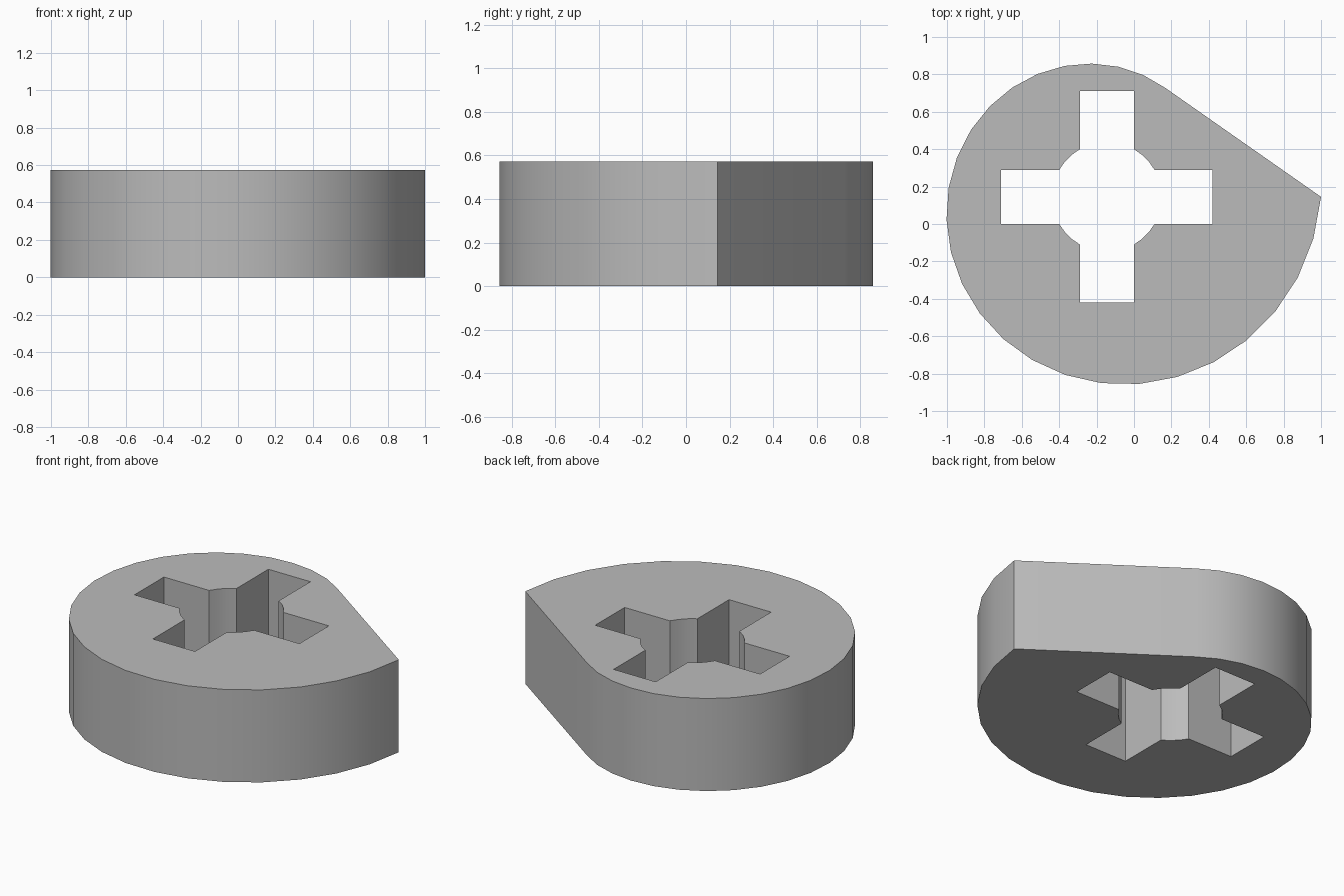
import bpy
import bmesh
from math import radians, sin, cos, asin
from mathutils import Vector

cube = bpy.data.objects.get("Cube")
if cube:
    bpy.data.objects.remove(cube, do_unlink=True)

HEIGHT = 0.573
CENTRE = Vector((-0.145, 0.145, 0))
ARM_HALF_WIDTH = 0.144
ARM_LENGTH = 0.565
BORE_RADIUS = 0.293


def polar(radius, angle):
    return CENTRE + Vector((radius * cos(angle), radius * sin(angle), 0))


def spiral_outline(steps=26, step_angle=0.2):
    """Cam outline whose radius shrinks evenly; the last edge is the flat."""
    return [polar(1.145 - 0.0186 * i, -step_angle * i) for i in range(steps + 1)]


def cross_outline(arc_steps=3):
    """Cross-shaped hole with a round bore showing between the arms."""
    points = []
    start = asin(ARM_HALF_WIDTH / BORE_RADIUS)
    span = radians(90) - 2 * start
    for quarter in range(4):
        turn = radians(90) * quarter
        along = Vector((cos(turn), sin(turn), 0)) * ARM_LENGTH
        across = Vector((-sin(turn), cos(turn), 0)) * ARM_HALF_WIDTH
        points += [CENTRE + along - across, CENTRE + along + across]
        points += [polar(BORE_RADIUS, turn + start + span * i / arc_steps)
                   for i in range(arc_steps + 1)]
    return points


def add_loop(bm, points):
    verts = [bm.verts.new(p) for p in points]
    return [bm.edges.new((v, verts[i - 1])) for i, v in enumerate(verts)]


# Plain grey material
grey = bpy.data.materials.new("plain grey")
grey.use_nodes = True
colour = (0.5, 0.5, 0.5, 1)
grey.diffuse_color = colour
grey.node_tree.nodes["Principled BSDF"].inputs["Base Color"].default_value = colour

# Flat profile with its hole, extruded to full height
bm = bmesh.new()
edges = add_loop(bm, spiral_outline()) + add_loop(bm, cross_outline())
bmesh.ops.triangle_fill(bm, edges=edges, use_beauty=True, use_dissolve=False)
result = bmesh.ops.extrude_face_region(bm, geom=bm.faces[:], use_keep_orig=True)
top = [g for g in result["geom"] if isinstance(g, bmesh.types.BMVert)]
bmesh.ops.translate(bm, verts=top, vec=(0, 0, HEIGHT))
bmesh.ops.recalc_face_normals(bm, faces=bm.faces[:])

mesh = bpy.data.meshes.new("spiral_cam")
bm.to_mesh(mesh)
bm.free()
mesh.materials.append(grey)
cam = bpy.data.objects.new("spiral_cam", mesh)
bpy.context.collection.objects.link(cam)

# Smooth rim, sharp corners
bpy.ops.object.select_all(action="DESELECT")
cam.select_set(True)
bpy.context.view_layer.objects.active = cam
bpy.ops.object.shade_smooth_by_angle(angle=radians(28))
